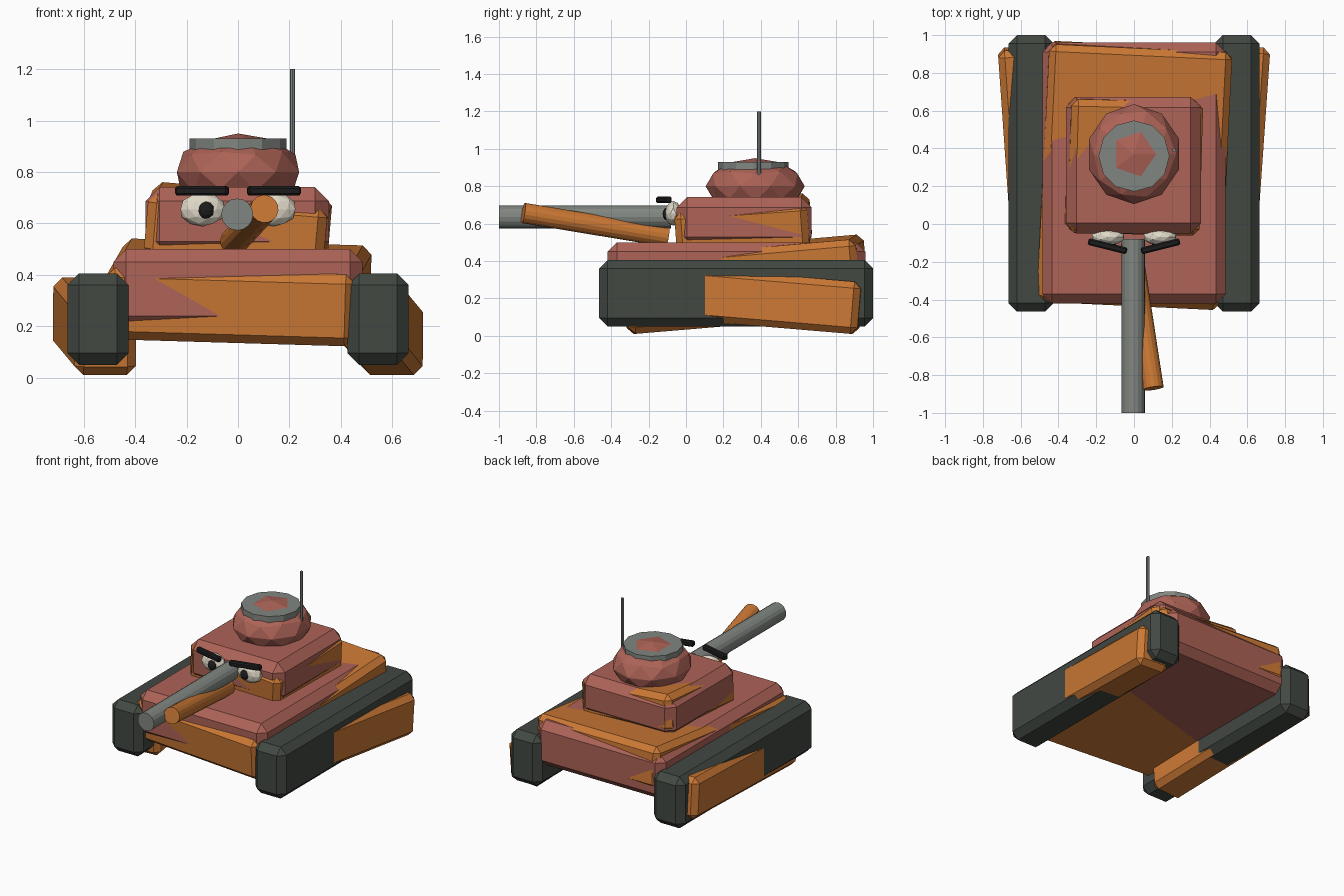
import bpy, bmesh
from math import radians
from mathutils import Vector, Matrix

if "Cube" in bpy.data.objects:
    bpy.data.objects.remove(bpy.data.objects["Cube"])


def material(name, rgb):
    m = bpy.data.materials.new(name)
    m.diffuse_color = (*rgb, 1)
    m.use_nodes = True
    m.node_tree.nodes["Principled BSDF"].inputs["Base Color"].default_value = m.diffuse_color
    return m


RED = material("red_paint", (0.42, 0.125, 0.095))
ORANGE = material("orange_paint", (0.60, 0.19, 0.035))
DARK = material("track_rubber", (0.055, 0.065, 0.055))
STEEL = material("steel", (0.22, 0.24, 0.22))
WHITE = material("eye_white", (0.75, 0.70, 0.58))
BLACK = material("black", (0.012, 0.012, 0.012))


def add(name, bm, mat, loc, rot=(0, 0, 0)):
    me = bpy.data.meshes.new(name)
    bm.to_mesh(me)
    bm.free()
    me.materials.append(mat)
    ob = bpy.data.objects.new(name, me)
    ob.location = loc
    ob.rotation_euler = [radians(a) for a in rot]
    bpy.context.collection.objects.link(ob)
    return ob


def box(name, size, loc, mat, bevel, rot=(0, 0, 0)):
    """Box with single chamfered edges."""
    bm = bmesh.new()
    bmesh.ops.create_cube(bm, size=1)
    bmesh.ops.scale(bm, vec=size, verts=bm.verts)
    bmesh.ops.bevel(bm, geom=bm.edges[:], offset=bevel, segments=1, affect='EDGES')
    return add(name, bm, mat, loc, rot)


def ball(name, radii, loc, mat):
    """Faceted ellipsoid."""
    bm = bmesh.new()
    bmesh.ops.create_icosphere(bm, subdivisions=2, radius=1)
    bmesh.ops.scale(bm, vec=radii, verts=bm.verts)
    return add(name, bm, mat, loc)


def rod(name, a, b, r, mat, sides):
    """Cylinder between two points."""
    a, b = Vector(a), Vector(b)
    bm = bmesh.new()
    bmesh.ops.create_cone(bm, cap_ends=True, segments=sides, radius1=r, radius2=r,
                          depth=(b - a).length)
    q = Vector((0, 0, 1)).rotation_difference(b - a)
    bmesh.ops.transform(bm, matrix=q.to_matrix().to_4x4(), verts=bm.verts)
    return add(name, bm, mat, (a + b) / 2)


# Hull and turret, each with a crooked orange shell poking through
box("hull", (0.97, 1.38, 0.31), (0, 0.27, 0.345), RED, 0.05)
box("hull_shell", (0.97, 1.37, 0.28), (0, 0.257, 0.332), ORANGE, 0.035, (5, 1.7, -2.7))
box("turret", (0.715, 0.722, 0.267), (-0.003, 0.311, 0.608), RED, 0.055)
box("turret_shell", (0.70, 0.71, 0.25), (0, 0.306, 0.587), ORANGE, 0.035, (4, 5, -1.3))

# Tracks and tilted side skirts
for side, s in (("left", -1), ("right", 1)):
    box(side + "_track", (0.238, 1.465, 0.355), (0.545 * s, 0.268, 0.228), DARK, 0.045)
    box(side + "_skirt", (0.24, 1.26, 0.28), (0.558 * s, 0.305, 0.2), ORANGE, 0.035,
        (-4.8 * s, 0, -4 * s))

# Cupola, hatch ring and antenna
ball("cupola", (0.25, 0.265, 0.15), (0, 0.37, 0.80), RED)
rod("hatch_ring", (0, 0.36, 0.887), (0, 0.36, 0.93), 0.188, STEEL, 12)
rod("antenna", (0.212, 0.39, 0.75), (0.212, 0.39, 1.2), 0.01, STEEL, 8)

# Main gun and the bent orange barrel
rod("gun_barrel", (-0.003, -0.08, 0.635), (-0.003, -1.0, 0.635), 0.062, STEEL, 16)
rod("second_barrel", (-0.015, -0.1, 0.53), (0.103, -0.87, 0.657), 0.055, ORANGE, 16)

# Angry face
for side, s in (("left", -1), ("right", 1)):
    ball(side + "_eye", (0.09, 0.045, 0.066), (0.138 * s, -0.068, 0.655), WHITE)
    ball(side + "_pupil", (0.031, 0.02, 0.034), (0.124 * s, -0.105, 0.652), BLACK)
    box(side + "_brow", (0.212, 0.036, 0.036), (0.14 * s, -0.118, 0.727), BLACK, 0.008,
        (0, 0, 14 * s))
